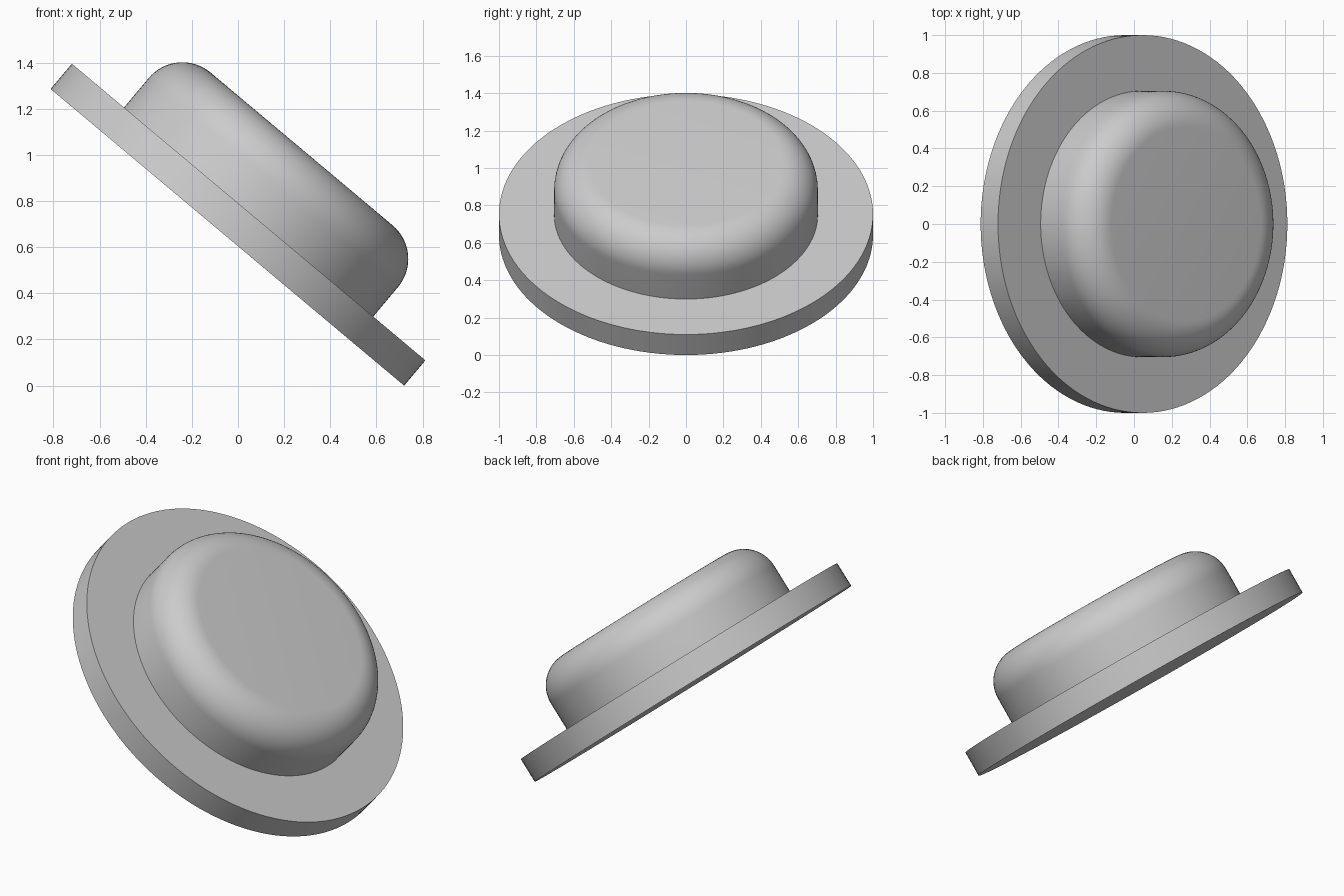
import bpy, bmesh
from math import sin, cos, pi, radians
from mathutils import Matrix, Vector

cube = bpy.data.objects.get("Cube")
if cube:
    bpy.data.objects.remove(cube, do_unlink=True)

# One plain grey for everything
grey = bpy.data.materials.new("plain grey")
grey.use_nodes = True
colour = (0.6, 0.6, 0.6, 1)
grey.diffuse_color = colour
grey.node_tree.nodes["Principled BSDF"].inputs["Base Color"].default_value = colour

TILT = radians(40)
FLANGE_R, FLANGE_T = 1.0, 0.143
CAP_R, CAP_H, FILLET = 0.705, 0.357, 0.19

# The axis leans toward +x, with the low rim of the flange resting on the ground
place = (Matrix.Translation(Vector((-FLANGE_T * sin(TILT) / 2, 0, FLANGE_R * sin(TILT))))
         @ Matrix.Rotation(TILT, 4, 'Y'))


def lathe(name, profile, segments=128):
    """Spin a (radius, height) profile about the tilted axis."""
    bm = bmesh.new()
    verts = [bm.verts.new((r, 0, z)) for r, z in profile]
    edges = [bm.edges.new(pair) for pair in zip(verts, verts[1:])]
    bmesh.ops.spin(bm, geom=verts + edges, cent=(0, 0, 0), axis=(0, 0, 1),
                   angle=2 * pi, steps=segments, use_duplicate=False)
    bmesh.ops.remove_doubles(bm, verts=bm.verts, dist=1e-5)
    # Close the flat ends
    bmesh.ops.holes_fill(bm, edges=[e for e in bm.edges if e.is_boundary], sides=0)
    bmesh.ops.recalc_face_normals(bm, faces=bm.faces)
    mesh = bpy.data.meshes.new(name)
    bm.to_mesh(mesh)
    bm.free()
    mesh.materials.append(grey)
    obj = bpy.data.objects.new(name, mesh)
    bpy.context.collection.objects.link(obj)
    obj.matrix_world = place
    bpy.ops.object.select_all(action='DESELECT')
    obj.select_set(True)
    bpy.context.view_layer.objects.active = obj
    bpy.ops.object.shade_smooth_by_angle(angle=radians(30))
    return obj


# Wide flat flange
lathe("flange", [(FLANGE_R, 0), (FLANGE_R, FLANGE_T)])

# Raised cap with a rounded shoulder, seated slightly into the flange
STEPS = 16
top = FLANGE_T + CAP_H
shoulder = [(CAP_R - FILLET + FILLET * cos(a), top - FILLET + FILLET * sin(a))
            for a in (pi / 2 * i / STEPS for i in range(STEPS + 1))]
lathe("cap", [(CAP_R, FLANGE_T - 0.02)] + shoulder)
